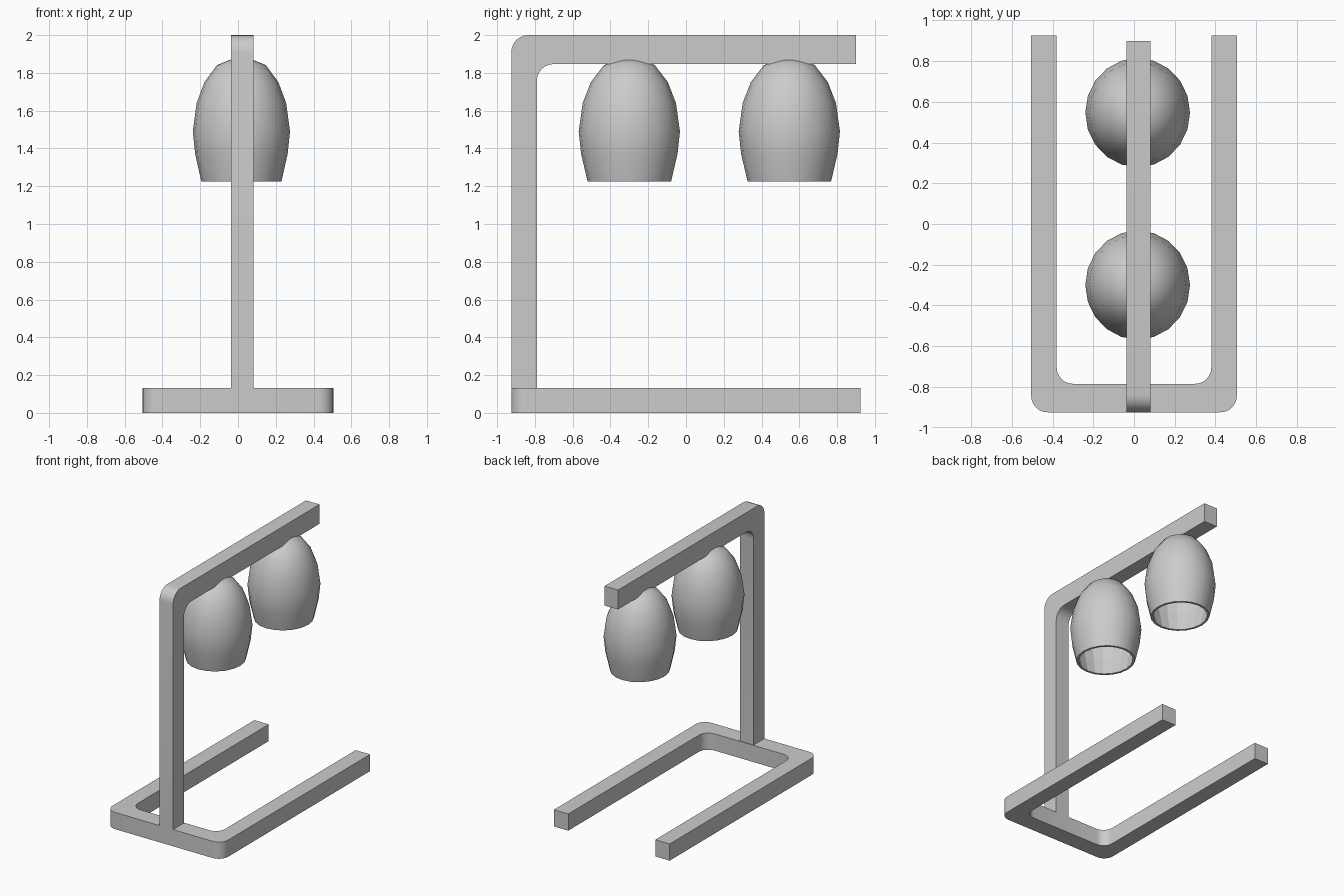
import bpy, bmesh, math
from mathutils import Vector

if "Cube" in bpy.data.objects:
    bpy.data.objects.remove(bpy.data.objects["Cube"])

def finish(name, bm, angle=35):
    bmesh.ops.recalc_face_normals(bm, faces=bm.faces)
    me = bpy.data.meshes.new(name)
    bm.to_mesh(me)
    bm.free()
    ob = bpy.data.objects.new(name, me)
    bpy.context.collection.objects.link(ob)
    bpy.context.view_layer.objects.active = ob
    ob.select_set(True)
    bpy.ops.object.shade_smooth_by_angle(angle=math.radians(angle))
    ob.select_set(False)
    return ob

def rounded(points, steps=6):
    """Outline of (a, b, corner radius) points with right-angle corners rounded."""
    out = []
    for i, (a, b, r) in enumerate(points):
        p = Vector((a, b))
        if r == 0:
            out.append(p)
            continue
        d0 = (Vector(points[i - 1][:2]) - p).normalized() * r
        d1 = (Vector(points[(i + 1) % len(points)][:2]) - p).normalized() * r
        for k in range(steps + 1):
            t = math.pi / 2 * k / steps
            out.append(p + d0 * (1 - math.sin(t)) + d1 * (1 - math.cos(t)))
    return out

def extruded(name, points, place, depth):
    bm = bmesh.new()
    face = bm.faces.new([bm.verts.new(place(*p)) for p in rounded(points)])
    new = bmesh.ops.extrude_face_region(bm, geom=[face])["geom"]
    bmesh.ops.translate(bm, vec=depth, verts=[v for v in new if isinstance(v, bmesh.types.BMVert)])
    return finish(name, bm)

# U-shaped floor base
X, Y, IX, IY = 0.505, 0.925, 0.38, -0.785
extruded("base", [(-X, -Y, 0.08), (X, -Y, 0.08), (X, Y, 0), (IX, Y, 0),
                  (IX, IY, 0.08), (-IX, IY, 0.08), (-IX, Y, 0), (-X, Y, 0)],
         lambda a, b: (a, b, 0), (0, 0, 0.132))

# Upright post bending into the overhead arm
extruded("post_and_arm", [(-0.925, 0.132, 0), (-0.79, 0.132, 0), (-0.79, 1.847, 0.09),
                          (0.9, 1.847, 0), (0.9, 2, 0), (-0.925, 2, 0.09)],
         lambda a, b: (-0.037, a, b), (0.118, 0, 0))

# Hollow barrel shades: outer skin, rim, inner skin
OUTER = [(0.065, 1.869), (0.135, 1.841), (0.204, 1.751), (0.247, 1.64),
         (0.268, 1.49), (0.255, 1.37), (0.221, 1.225)]
INNER = [(max(r - 0.018, 0.03), z - (0.018 if z > 1.7 else 0)) for r, z in reversed(OUTER)]
SIDES = 20

def shade(name, y):
    bm = bmesh.new()
    rings = []
    for r, z in OUTER + INNER:
        rings.append([bm.verts.new((0.018 + 0.96 * r * math.cos(2 * math.pi * k / SIDES),
                                    y + r * math.sin(2 * math.pi * k / SIDES), z))
                      for k in range(SIDES)])
    for a, b in zip(rings, rings[1:]):
        for k in range(SIDES):
            j = (k + 1) % SIDES
            bm.faces.new((a[k], a[j], b[j], b[k]))
    for ring, z in ((rings[0], 1.876), (rings[-1], 1.857)):
        tip = bm.verts.new((0.018, y, z))
        for k in range(SIDES):
            bm.faces.new((ring[k], ring[(k + 1) % SIDES], tip))
    ob = finish(name, bm, 40)
    # Inner skin is faceted
    for p in ob.data.polygons:
        c = p.center - Vector((0.018, y, p.center.z))
        if p.normal.dot(c) < 0:
            p.use_smooth = False

shade("front_shade", -0.3)
shade("rear_shade", 0.547)
